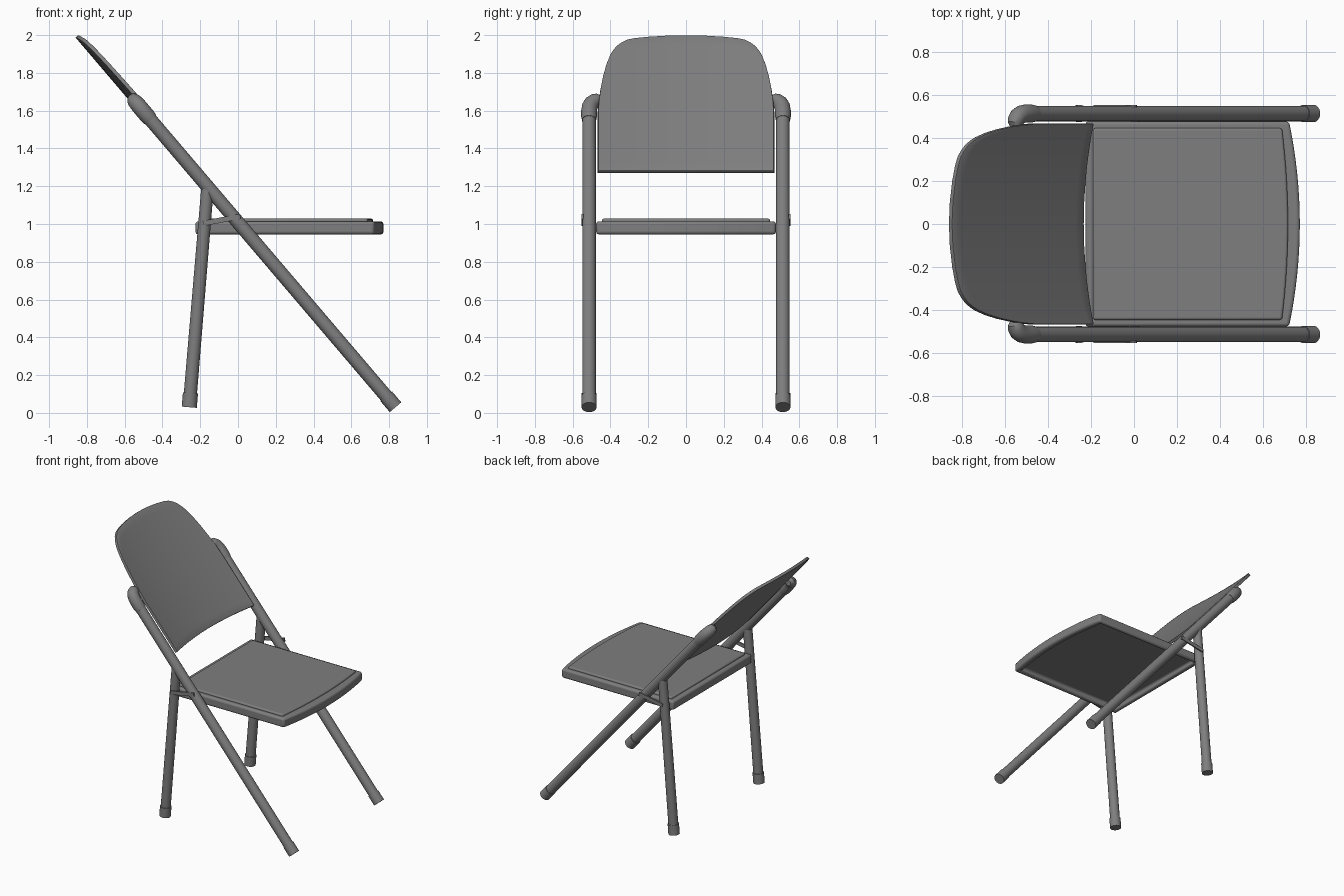
import bpy, bmesh, math
from mathutils import Vector

if "Cube" in bpy.data.objects:
    bpy.data.objects.remove(bpy.data.objects["Cube"])

grey = bpy.data.materials.new("grey metal")
grey.diffuse_color = (0.21, 0.21, 0.21, 1)
grey.use_nodes = True
grey.node_tree.nodes["Principled BSDF"].inputs["Base Color"].default_value = grey.diffuse_color


def finish(name, bm, angle=35):
    me = bpy.data.meshes.new(name)
    bm.to_mesh(me)
    bm.free()
    ob = bpy.data.objects.new(name, me)
    bpy.context.collection.objects.link(ob)
    me.materials.append(grey)
    bpy.ops.object.select_all(action='DESELECT')
    ob.select_set(True)
    bpy.context.view_layer.objects.active = ob
    bpy.ops.object.shade_smooth_by_angle(angle=math.radians(angle))
    return ob


def bevel(ob, width, segments=3):
    m = ob.modifiers.new("bevel", 'BEVEL')
    m.width, m.segments, m.limit_method = width, segments, 'ANGLE'
    m.angle_limit = math.radians(40)


def tube(name, points, radii, sides=24):
    """Capped tube swept along points, one radius per point."""
    pts = [Vector(p) for p in points]
    bm = bmesh.new()
    rings = []
    for i, p in enumerate(pts):
        d = (pts[min(i + 1, len(pts) - 1)] - pts[max(i - 1, 0)]).normalized()
        a = d.cross(Vector((0.76, 0, 0.65)) if abs(d.y) > 0.01 else Vector((0, 1, 0))).normalized()
        if abs(d.y) > 0.01:
            a = d.cross(a).normalized() * -1
            a = a.cross(d).normalized()
            # keep the ring start aligned with the straight part
            ref = Vector((0, 1, 0)) - d * d.y
            a = d.cross(ref.normalized())
        b = d.cross(a)
        rings.append([bm.verts.new(p + radii[i] * (a * math.cos(t) + b * math.sin(t)))
                      for t in (2 * math.pi * k / sides for k in range(sides))])
    for r, s in zip(rings, rings[1:]):
        for k in range(sides):
            j = (k + 1) % sides
            bm.faces.new((r[k], r[j], s[j], s[k]))
    bm.faces.new(rings[0])
    bm.faces.new(rings[-1])
    bmesh.ops.recalc_face_normals(bm, faces=bm.faces)
    return finish(name, bm)


def rail_x(z):
    """Sloping line shared by the long legs and the backrest."""
    return (1.009 - z) / 1.173


def prism(name, outline, z0, z1):
    bm = bmesh.new()
    low = bm.faces.new([bm.verts.new((x, y, z0)) for x, y in outline])
    up = bmesh.ops.extrude_face_region(bm, geom=[low])
    bmesh.ops.translate(bm, verts=[v for v in up['geom'] if isinstance(v, bmesh.types.BMVert)],
                        vec=(0, 0, z1 - z0))
    bmesh.ops.recalc_face_normals(bm, faces=bm.faces)
    return bm


def seat_outline(back, side, front, bow):
    n = 16
    pts = [(back, side), (back, -side)]
    for k in range(n + 1):
        t = -1 + 2 * k / n
        pts.append((front - bow * t * t, t * side))
    return pts


# legs, feet, elbows and links, both sides
for s, tag in ((-1, "right"), (1, "left")):
    y = 0.513 * s
    down = Vector((0.649, 0, -0.761))
    foot = Vector((0.834, y, 0.03))
    tube("long_leg_" + tag, [foot - down * 0.03, (rail_x(1.6), y, 1.6)], [0.036, 0.036])
    tube("long_leg_foot_" + tag, [foot, foot - down * 0.075], [0.04, 0.04])
    low, top = Vector((-0.258, y, 0.03)), Vector((-0.162, y, 1.185))
    d = (top - low).normalized()
    tube("rear_leg_" + tag, [low + d * 0.03, top], [0.035, 0.033])
    tube("rear_leg_foot_" + tag, [low, low + d * 0.075], [0.04, 0.04])
    # elbow cap bending inwards to the backrest
    path = [(rail_x(z), s * yy, z) for z, yy in
            ((1.55, 0.513), (1.57, 0.513), (1.6, 0.513), (1.622, 0.509), (1.64, 0.499),
             (1.651, 0.484), (1.655, 0.468), (1.657, 0.445))]
    tube("elbow_" + tag, path, [0.038, 0.042, 0.042, 0.042, 0.041, 0.039, 0.036, 0.02])
    # folding link and rivets outside the legs
    yo = 0.549 * s
    a, b = Vector((-0.185, yo, 1.003)), Vector((0.012, yo, 1.04))
    n = Vector((-0.18, 0, 0.98)) * 0.014
    bm = bmesh.new()
    vs = [bm.verts.new(p + Vector((0, w * s, 0))) for w in (-0.006, 0.004)
          for p in (a - n, b - n, b + n, a + n)]
    bm.faces.new(vs[:4])
    bm.faces.new(vs[4:])
    for k in range(4):
        j = (k + 1) % 4
        bm.faces.new((vs[k], vs[j], vs[4 + j], vs[4 + k]))
    bmesh.ops.recalc_face_normals(bm, faces=bm.faces)
    finish("link_" + tag, bm)
    for i, (px, pz) in enumerate(((-0.185, 1.003), (0.012, 1.04), (-0.125, 1.15))):
        tube(f"rivet_{tag}_{i}", [(px, s * 0.47, pz), (px, s * 0.551, pz), (px, s * 0.556, pz)],
             [0.017, 0.017, 0.011], 14)

# seat frame, hollow underneath
bm = prism("seat_frame", seat_outline(-0.225, 0.476, 0.77, 0.05), 0.945, 1.014)
bottom = min(bm.faces, key=lambda f: f.calc_center_median().z)
bmesh.ops.inset_region(bm, faces=[bottom], thickness=0.045)
ext = bmesh.ops.extrude_face_region(bm, geom=[bottom])
bmesh.ops.translate(bm, verts=[v for v in ext['geom'] if isinstance(v, bmesh.types.BMVert)],
                    vec=(0, 0, 0.04))
if bottom.is_valid:
    bmesh.ops.delete(bm, geom=[bottom], context='FACES_ONLY')
bmesh.ops.recalc_face_normals(bm, faces=bm.faces)
bevel(finish("seat_frame", bm), 0.016)

# seat pad
bm = prism("seat_pad", seat_outline(-0.19, 0.445, 0.715, 0.028), 1.0, 1.028)
bevel(finish("seat_pad", bm), 0.01)

# curved backrest with a rounded top
TOP = [(0, 2.0), (0.1, 1.998), (0.2, 1.992), (0.27, 1.985), (0.31, 1.977), (0.34, 1.963),
       (0.365, 1.945), (0.385, 1.922), (0.4, 1.898), (0.42, 1.85), (0.437, 1.79),
       (0.451, 1.72), (0.461, 1.65), (0.465, 1.6)]
cols = [(-y, z) for y, z in TOP[:0:-1]] + TOP
ROWS = 16
bm = bmesh.new()
grid = []
for y, zt in cols:
    col = []
    for r in range(ROWS + 1):
        z = 1.282 + (zt - 1.282) * r / ROWS
        col.append(bm.verts.new((rail_x(z) + 0.046 * (y / 0.465) ** 2, y, z)))
    grid.append(col)
for c, e in zip(grid, grid[1:]):
    for r in range(ROWS):
        bm.faces.new((c[r], e[r], e[r + 1], c[r + 1]))
back = finish("backrest", bm, 50)
sol = back.modifiers.new("thickness", 'SOLIDIFY')
sol.thickness, sol.offset = 0.02, -1
bevel(back, 0.006, 2)
